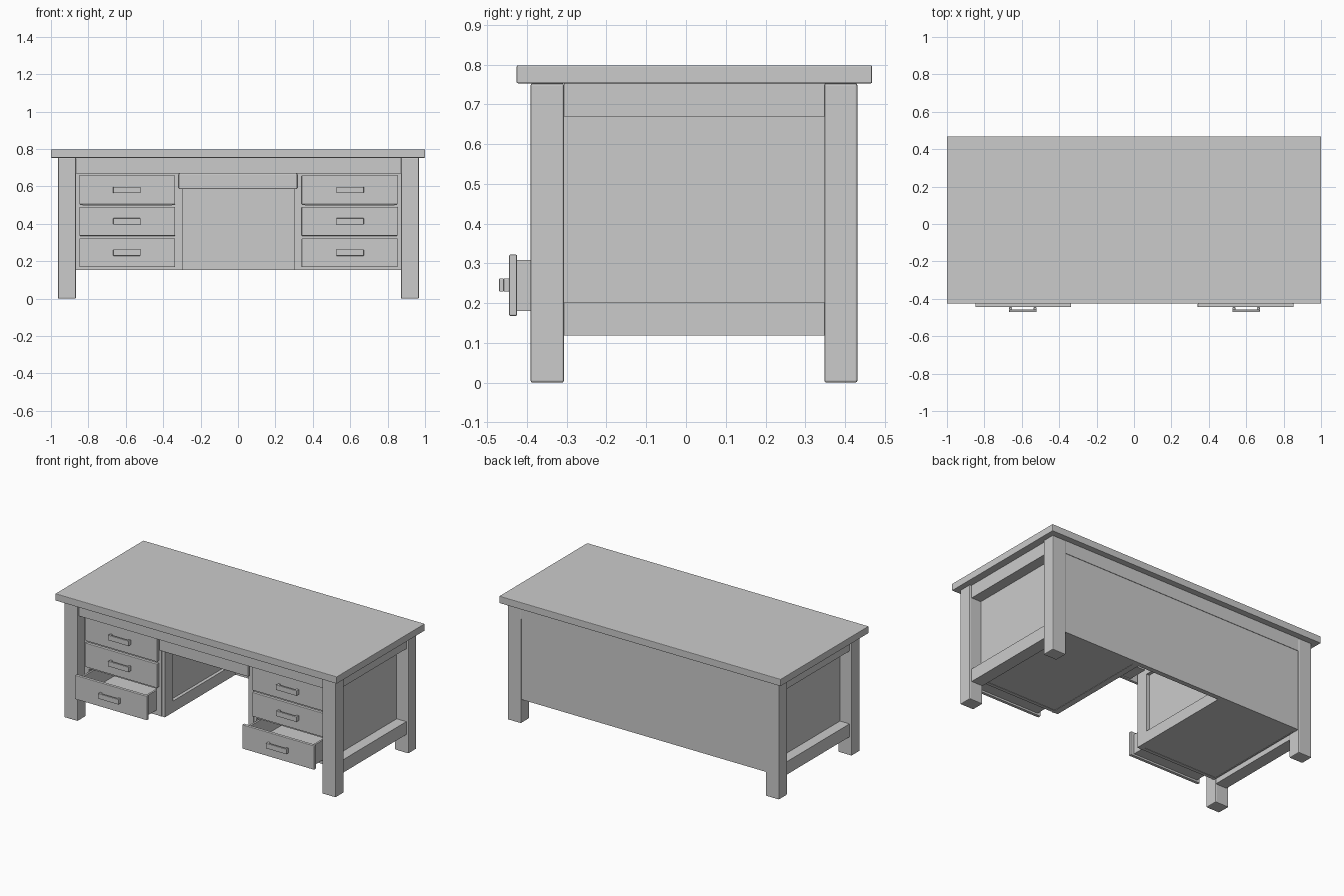
import bpy

if "Cube" in bpy.data.objects:
    bpy.data.objects.remove(bpy.data.objects["Cube"])

CX = 0.0025  # mirror axis of the base


def boxes(name, parts, bevel=0.0):
    """One object made of boxes given as (x0, x1, y0, y1, z0, z1)."""
    verts, faces = [], []
    for x0, x1, y0, y1, z0, z1 in parts:
        x0, x1 = sorted((x0, x1))
        b = len(verts)
        verts += [(x, y, z) for z in (z0, z1) for x, y in ((x0, y0), (x1, y0), (x1, y1), (x0, y1))]
        faces += [[b + i for i in f] for f in
                  ((3, 2, 1, 0), (4, 5, 6, 7), (0, 1, 5, 4), (1, 2, 6, 5), (2, 3, 7, 6), (3, 0, 4, 7))]
    me = bpy.data.meshes.new(name)
    me.from_pydata(verts, [], faces)
    ob = bpy.data.objects.new(name, me)
    bpy.context.collection.objects.link(ob)
    if bevel:
        m = ob.modifiers.new("Bevel", 'BEVEL')
        m.width = bevel
        m.segments = 2
    return ob


# table top
boxes("table_top", [(-1, 1, -0.426, 0.468, 0.753, 0.798)], 0.003)

# front and back aprons, back panel
boxes("front_apron", [(CX - 0.87, CX + 0.87, -0.375, -0.345, 0.67, 0.753)])
boxes("back_apron", [(CX - 0.87, CX + 0.87, 0.395, 0.429, 0.67, 0.753)])
boxes("back_panel", [(CX - 0.87, CX + 0.87, 0.395, 0.426, 0.152, 0.67)])

# shallow centre drawer under the apron, with its runners
boxes("centre_drawer_front", [(-0.317, 0.317, -0.35, -0.33, 0.585, 0.67)], 0.006)
boxes("centre_drawer_tray", [(-0.24, 0.24, -0.33, -0.2, 0.592, 0.602),
                             (-0.24, 0.24, -0.21, -0.2, 0.602, 0.655),
                             (-0.25, -0.24, -0.33, -0.2, 0.592, 0.655),
                             (0.24, 0.25, -0.33, -0.2, 0.592, 0.655)])


def drawer(side, n, z, y):
    """Drawer whose front face has its lower edge at z and its face at y."""
    def X(v):
        return CX + side * v
    tag = ("left" if side < 0 else "right") + f"_{n}"
    boxes("drawer_front_" + tag, [(X(0.338), X(0.85), y, y + 0.02, z, z + 0.154)], 0.003)
    a, b, t = 0.36, 0.828, 0.012
    y0, y1, z0, z1 = y + 0.02, y + 0.66, z + 0.012, z + 0.14
    boxes("drawer_box_" + tag, [(X(a), X(b), y0, y1, z0, z0 + t),
                                (X(a), X(a + t), y0, y1, z0 + t, z1),
                                (X(b - t), X(b), y0, y1, z0 + t, z1),
                                (X(a + t), X(b - t), y1 - t, y1, z0 + t, z1)])
    # square bracket handle
    h0, h1, c = z + 0.061, z + 0.094, 0.597
    boxes("handle_" + tag, [(X(c - 0.073), X(c + 0.073), y - 0.025, y - 0.013, h0, h1),
                            (X(c - 0.073), X(c - 0.058), y - 0.013, y, h0, h1),
                            (X(c + 0.058), X(c + 0.073), y - 0.013, y, h0, h1)], 0.002)


for s, side in ((-1, "left"), (1, "right")):
    def X(v):
        return CX + s * v
    # legs
    for end, y0, y1 in (("front", -0.391, -0.307), ("back", 0.348, 0.431)):
        boxes(f"{end}_leg_{side}", [(X(0.869), X(0.965), y0, y1, 0, 0.753)], 0.005)
    # side rails and recessed side panel
    boxes(f"side_upper_rail_{side}", [(X(0.87), X(0.95), -0.307, 0.348, 0.67, 0.753)])
    boxes(f"side_lower_rail_{side}", [(X(0.87), X(0.95), -0.307, 0.348, 0.119, 0.202)])
    boxes(f"side_panel_{side}", [(X(0.862), X(0.882), -0.32, 0.395, 0.152, 0.67)])
    # pedestal carcass: inner wall, floor, ceiling
    boxes(f"pedestal_wall_{side}", [(X(0.318), X(0.335), -0.325, 0.395, 0.152, 0.67)])
    boxes(f"pedestal_floor_{side}", [(X(0.335), X(0.862), -0.31, 0.395, 0.154, 0.164)])
    boxes(f"pedestal_ceiling_{side}", [(X(0.335), X(0.862), -0.31, 0.395, 0.66, 0.67)])
    # face frame round the drawers
    fy = (-0.322, -0.3)
    frame = [(X(0.318), X(0.355), *fy, 0.152, 0.67), (X(0.835), X(0.87), *fy, 0.152, 0.67)]
    frame += [(X(0.355), X(0.835), *fy, a, b)
              for a, b in ((0.152, 0.178), (0.32, 0.34), (0.48, 0.501), (0.65, 0.67))]
    boxes(f"face_frame_{side}", frame)
    # raised frame on the kneehole side
    kx = (X(0.297), X(0.318))
    boxes(f"kneehole_frame_{side}", [(*kx, -0.322, -0.24, 0.152, 0.67),
                                     (*kx, 0.315, 0.395, 0.152, 0.67),
                                     (*kx, -0.24, 0.315, 0.152, 0.225),
                                     (*kx, -0.24, 0.315, 0.6, 0.67)])
    # two closed drawers and an open lower one
    for n, (z, y) in enumerate(((0.504, -0.342), (0.336, -0.342), (0.168, -0.445))):
        drawer(s, n + 1, z, y)
